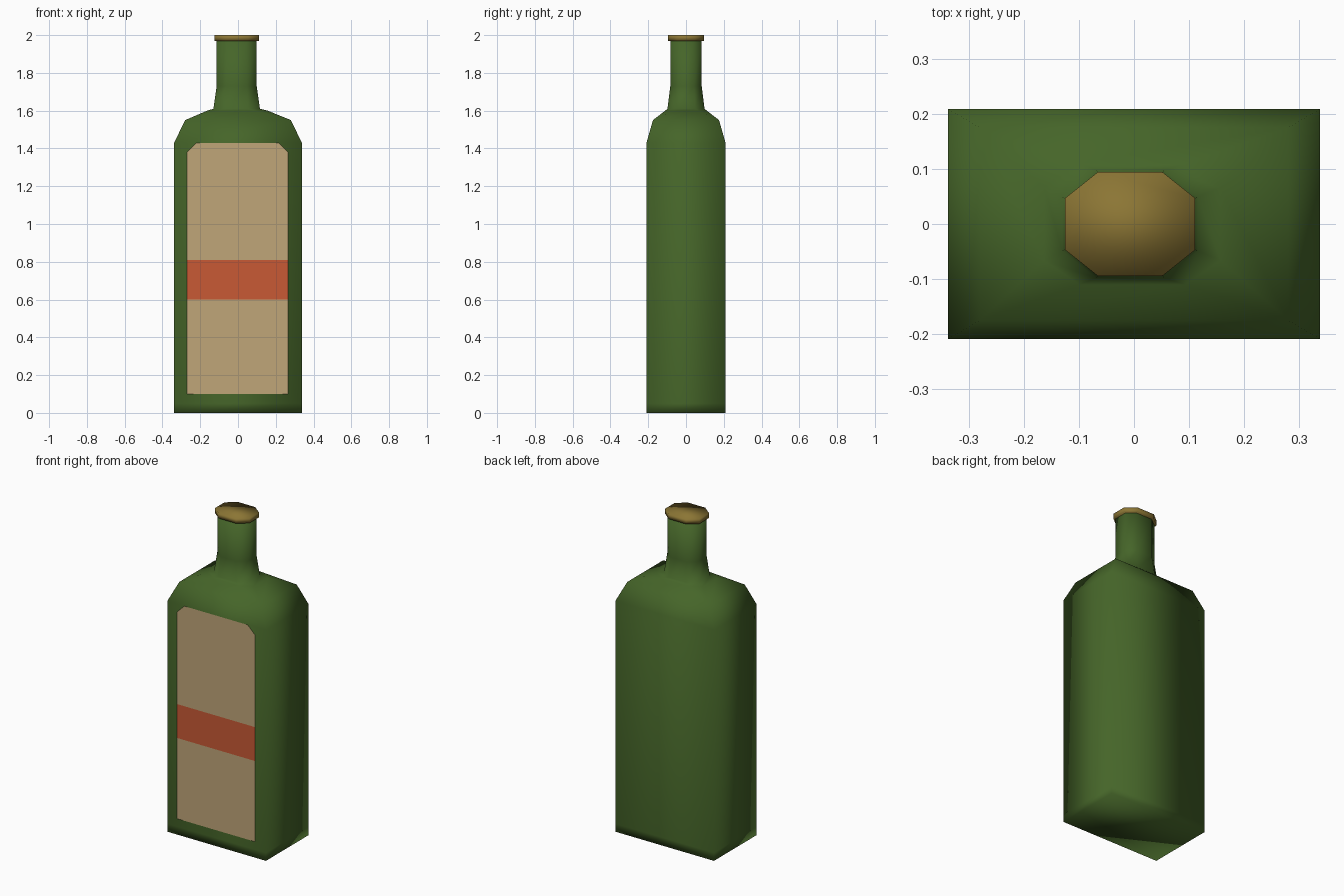
import bpy, bmesh

if "Cube" in bpy.data.objects:
    bpy.data.objects.remove(bpy.data.objects["Cube"])


def material(name, color):
    m = bpy.data.materials.new(name)
    m.diffuse_color = (*color, 1)
    m.use_nodes = True
    m.node_tree.nodes["Principled BSDF"].inputs["Base Color"].default_value = m.diffuse_color
    return m


def add_object(name, bm, mat, smooth):
    bmesh.ops.remove_doubles(bm, verts=bm.verts, dist=0.0005)
    bmesh.ops.recalc_face_normals(bm, faces=bm.faces)
    for f in bm.faces:
        f.smooth = smooth
    mesh = bpy.data.meshes.new(name)
    bm.to_mesh(mesh)
    bm.free()
    mesh.materials.append(mat)
    ob = bpy.data.objects.new(name, mesh)
    bpy.context.collection.objects.link(ob)
    return ob


def octagon(bm, hx, hy, cut, z, cx):
    """Rectangle ring with corners cut off by a fraction of each half size."""
    ix, iy = hx * (1 - cut), hy * (1 - cut)
    pts = [(hx, -iy), (hx, iy), (ix, hy), (-ix, hy),
           (-hx, iy), (-hx, -iy), (-ix, -hy), (ix, -hy)]
    return [bm.verts.new((x + cx, y, z)) for x, y in pts]


def loft(name, sections, mat):
    """Skin through (half x, half y, corner cut, z, centre x) rings."""
    bm = bmesh.new()
    rings = [octagon(bm, *s) for s in sections]
    for a, b in zip(rings, rings[1:]):
        for i in range(8):
            j = (i + 1) % 8
            bm.faces.new((a[i], a[j], b[j], b[i]))
    bm.faces.new(rings[0][::-1])
    bm.faces.new(rings[-1])
    return add_object(name, bm, mat, True)


def panel(name, pts, mat, y=-0.2115):
    bm = bmesh.new()
    bm.faces.new([bm.verts.new((x, y, z)) for x, z in pts])
    bm.normal_update()
    return add_object(name, bm, mat, False)


glass = material("green_glass", (0.060, 0.130, 0.022))
gold = material("cap_gold", (0.26, 0.18, 0.035))
paper = material("label_paper", (0.53, 0.38, 0.19))
red = material("label_red", (0.58, 0.10, 0.035))

# Glass body: box base, sloping shoulders, eight-sided neck
loft("bottle_glass", [
    (0.338, 0.209, 0, 0, 0),
    (0.338, 0.209, 0, 0.05, 0),
    (0.338, 0.209, 0, 1.43, 0),
    (0.28, 0.175, 0, 1.55, 0),
    (0.16, 0.11, 0.4, 1.60, -0.003),
    (0.123, 0.098, 0.5, 1.61, -0.007),
    (0.106, 0.083, 0.5, 1.73, -0.007),
    (0.106, 0.083, 0.5, 1.97, -0.007),
], glass)

# Cap
loft("cap", [(0.118, 0.094, 0.5, 1.97, -0.007),
             (0.118, 0.094, 0.5, 2.0, -0.007)], gold)

# Front label in three bands
l, r = -0.27, 0.265
panel("label_lower", [(l, 0.10), (r, 0.10), (r, 0.60), (l, 0.60)], paper)
panel("label_stripe", [(l, 0.60), (r, 0.60), (r, 0.81), (l, 0.81)], red)
panel("label_upper", [(l, 0.81), (r, 0.81), (r, 1.38), (r - 0.05, 1.43),
                      (l + 0.05, 1.43), (l, 1.38)], paper)
